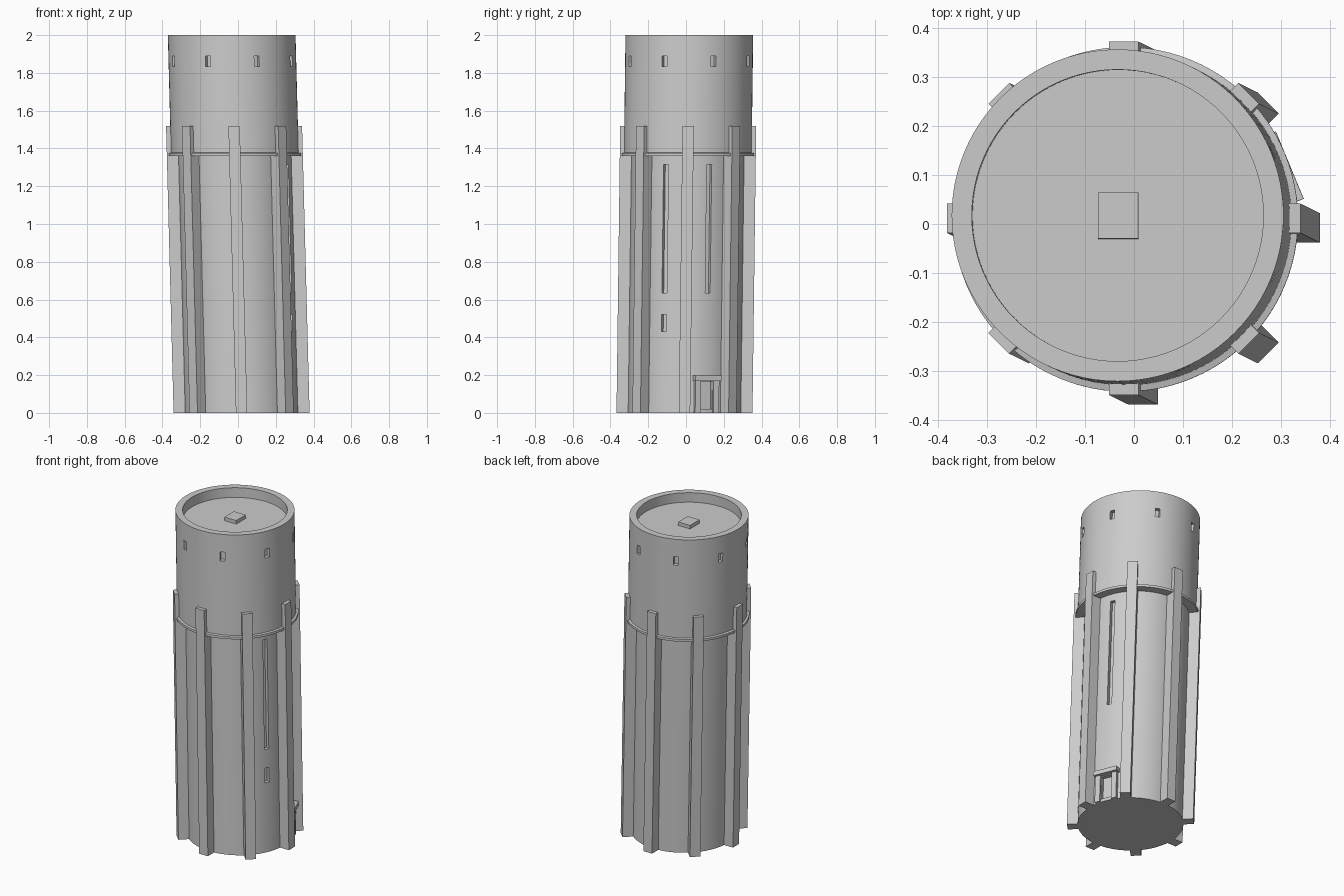
import bpy, bmesh, math
from mathutils import Matrix, Vector

if "Cube" in bpy.data.objects:
    bpy.data.objects.remove(bpy.data.objects["Cube"])

stone = bpy.data.materials.new("pale_grey_stone")
stone.diffuse_color = (0.6, 0.6, 0.6, 1)
stone.use_nodes = True
stone.node_tree.nodes["Principled BSDF"].inputs["Base Color"].default_value = stone.diffuse_color


def finish(name, bm):
    """Lean the part along the tower axis and make it an object."""
    for v in bm.verts:
        z = v.co.z
        v.co.x += 0.019 - 0.0262 * z
        v.co.y += -0.008 + 0.0128 * z
    bmesh.ops.recalc_face_normals(bm, faces=bm.faces)
    me = bpy.data.meshes.new(name)
    bm.to_mesh(me)
    bm.free()
    me.materials.append(stone)
    ob = bpy.data.objects.new(name, me)
    bpy.context.collection.objects.link(ob)
    return ob


def add_box(bm, angle, r0, r1, t0, t1, z0, z1):
    """Box reaching from radius r0 to r1, tangent range t0..t1, turned to angle."""
    m = (Matrix.Rotation(math.radians(angle), 4, 'Z')
         @ Matrix.Translation(Vector(((r0 + r1) / 2, (t0 + t1) / 2, (z0 + z1) / 2)))
         @ Matrix.Diagonal((r1 - r0, t1 - t0, z1 - z0, 1)))
    bmesh.ops.create_cube(bm, size=1, matrix=m)


def lathe(name, profile, n=96):
    bm = bmesh.new()
    vs = [bm.verts.new((r, 0, z)) for r, z in profile]
    es = [bm.edges.new(p) for p in zip(vs, vs[1:])]
    bmesh.ops.spin(bm, geom=vs + es, cent=(0, 0, 0), axis=(0, 0, 1),
                   angle=2 * math.pi, steps=n, use_duplicate=False)
    bmesh.ops.remove_doubles(bm, verts=bm.verts, dist=1e-5)
    return finish(name, bm)


def carve(ob, bm, name):
    """Cut recesses out of ob, then smooth it."""
    cutter = finish(name, bm)
    cutter.hide_render = True
    mod = ob.modifiers.new("carve", 'BOOLEAN')
    mod.object = cutter
    mod.operation = 'DIFFERENCE'
    mod.solver = 'EXACT'
    bpy.ops.object.select_all(action='DESELECT')
    bpy.context.view_layer.objects.active = ob
    ob.select_set(True)
    bpy.ops.object.modifier_apply(modifier=mod.name)
    bpy.ops.object.shade_smooth_by_angle(angle=math.radians(30))
    bpy.data.objects.remove(cutter)


# lower shaft with slit windows and doorway on the right side
shaft = lathe("shaft", [(0, 0), (0.30, 0), (0.30, 1.40), (0, 1.40)])
bm = bmesh.new()
for a in (-22.5, 22.5):
    add_box(bm, a, 0.275, 0.4, -0.014, 0.014, 0.635, 1.315)
add_box(bm, -22.5, 0.275, 0.4, -0.014, 0.014, 0.43, 0.52)
add_box(bm, 22.5, 0.275, 0.4, -0.034, 0.034, 0.02, 0.165)
carve(shaft, bm, "slit_cutter")

# upper drum with lip, sunken roof and eight small windows
drum = lathe("upper_drum", [(0, 1.36), (0.351, 1.36), (0.351, 1.375), (0.338, 1.378),
                            (0.338, 2.0), (0.297, 2.0), (0.297, 1.94), (0, 1.94)])
bm = bmesh.new()
for i in range(8):
    add_box(bm, 22.5 + 45 * i, 0.312, 0.4, -0.014, 0.014, 1.835, 1.89)
carve(drum, bm, "window_cutter")

# roof hatch
bm = bmesh.new()
add_box(bm, 0, -0.041, 0.041, -0.047, 0.047, 1.93, 1.962)
finish("roof_hatch", bm)

# eight buttress ribs
bm = bmesh.new()
for i in range(8):
    add_box(bm, 45 * i, 0.28, 0.36, -0.03, 0.03, 0, 1.52)
finish("buttress_ribs", bm)

# door surround: two jambs and a wider lintel
bm = bmesh.new()
for s in (-1, 1):
    add_box(bm, 22.5, 0.27, 0.312, s * 0.052 - 0.016, s * 0.052 + 0.016, 0, 0.175)
add_box(bm, 22.5, 0.27, 0.328, -0.074, 0.074, 0.17, 0.197)
finish("door_surround", bm)
